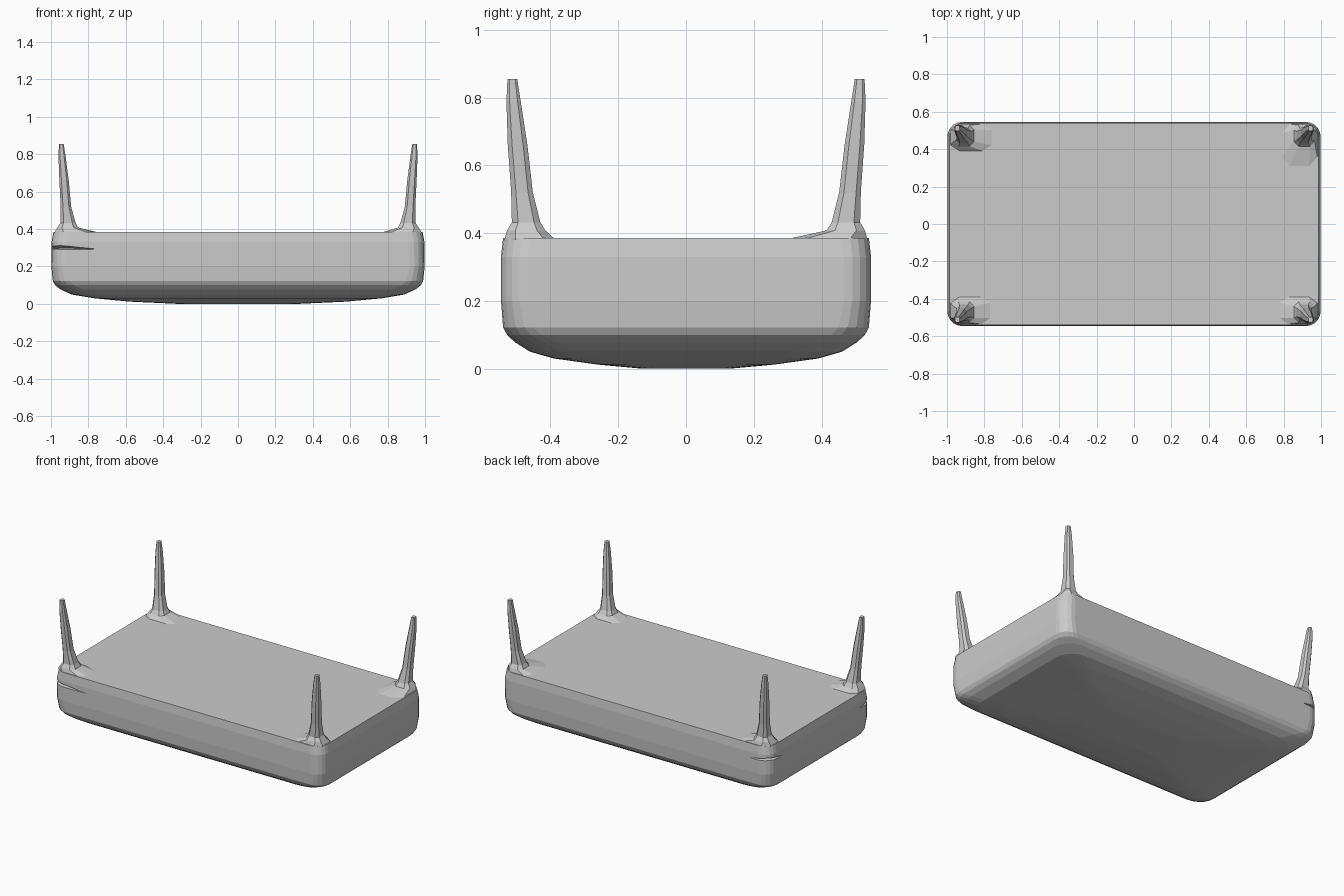
import bpy, bmesh, math

if "Cube" in bpy.data.objects:
    bpy.data.objects.remove(bpy.data.objects["Cube"])


def make_object(name, bm):
    bmesh.ops.recalc_face_normals(bm, faces=bm.faces)
    me = bpy.data.meshes.new(name)
    bm.to_mesh(me)
    bm.free()
    ob = bpy.data.objects.new(name, me)
    bpy.context.collection.objects.link(ob)
    return ob


def loft(name, rings):
    bm = bmesh.new()
    loops = [[bm.verts.new(p) for p in ring] for ring in rings]
    n = len(loops[0])
    for a, b in zip(loops, loops[1:]):
        for i in range(n):
            j = (i + 1) % n
            bm.faces.new((a[i], a[j], b[j], b[i]))
    bm.faces.new(loops[0][::-1])
    bm.faces.new(loops[-1])
    return make_object(name, bm)


def rounded_ring(hx, hy, r, z, seg=5):
    pts = []
    for k, (sx, sy) in enumerate([(1, 1), (-1, 1), (-1, -1), (1, -1)]):
        for i in range(seg + 1):
            a = math.pi / 2 * (k + i / seg)
            pts.append((sx * (hx - r) + r * math.cos(a),
                        sy * (hy - r) + r * math.sin(a), z))
    return pts


def chamfer_ring(x0, x1, y0, y1, z, sx, sy):
    c = 0.22
    dx, dy = (x1 - x0) * c, (y1 - y0) * c
    pts = [(x0 + dx, y0), (x1 - dx, y0), (x1, y0 + dy), (x1, y1 - dy),
           (x1 - dx, y1), (x0 + dx, y1), (x0, y1 - dy), (x0, y0 + dy)]
    return [(sx * x, sy * y, z) for x, y in pts]


# Slab body with a bowl-shaped underside
levels = [(0.32, 0.13, 0.08, 0.004), (0.58, 0.26, 0.08, 0.012),
          (0.77, 0.39, 0.12, 0.03), (0.89, 0.46, 0.13, 0.05),
          (0.95, 0.505, 0.12, 0.078), (0.978, 0.528, 0.10, 0.10),
          (0.99, 0.54, 0.09, 0.122), (0.998, 0.546, 0.08, 0.20),
          (0.997, 0.546, 0.08, 0.33), (0.987, 0.54, 0.08, 0.385)]
body = loft("body", [rounded_ring(hx, hy, r, z - 0.004 if z < 0.01 else z)
                     for hx, hy, r, z in levels])

# Shallow wedge notches on the two left corners
for side, s in (("front", -1), ("back", 1)):
    bm = bmesh.new()
    end = -0.74 if s < 0 else -0.86
    p1, m, p2, u, d = [bm.verts.new(p) for p in (
        (end, s * 0.548, 0.292), (-0.945, s * 0.49, 0.30), (-1.001, s * 0.40, 0.292),
        (-1.05, s * 0.60, 0.335), (-1.05, s * 0.60, 0.28))]
    for f in ((p1, m, u), (m, p2, u), (p1, d, m), (m, d, p2), (p1, u, d), (p2, d, u)):
        bm.faces.new(f)
    cutter = make_object(side + "_notch_cutter", bm)
    cutter.hide_render = True
    cutter.hide_viewport = True
    mod = body.modifiers.new(side + "_notch", "BOOLEAN")
    mod.operation = "DIFFERENCE"
    mod.solver = "EXACT"
    mod.object = cutter

# Tapered legs flaring into the corners: sx, sy, inner x and y of the flare
for name, sx, sy, xi, yi in (("front_left_leg", -1, -1, 0.77, 0.39),
                             ("front_right_leg", 1, -1, 0.78, 0.39),
                             ("back_left_leg", -1, 1, 0.76, 0.39),
                             ("back_right_leg", 1, 1, 0.79, 0.31)):
    sections = [(xi, 0.98, yi, 0.535, 0.380), (xi, 0.98, yi, 0.535, 0.385),
                (0.855, 0.966, 0.415, 0.528, 0.408), (0.868, 0.95, 0.43, 0.514, 0.432),
                (0.892, 0.948, 0.452, 0.516, 0.52), (0.905, 0.955, 0.468, 0.526, 0.66),
                (0.922, 0.96, 0.488, 0.53, 0.79), (0.932, 0.957, 0.498, 0.527, 0.855)]
    loft(name, [chamfer_ring(*s, sx, sy) for s in sections])
